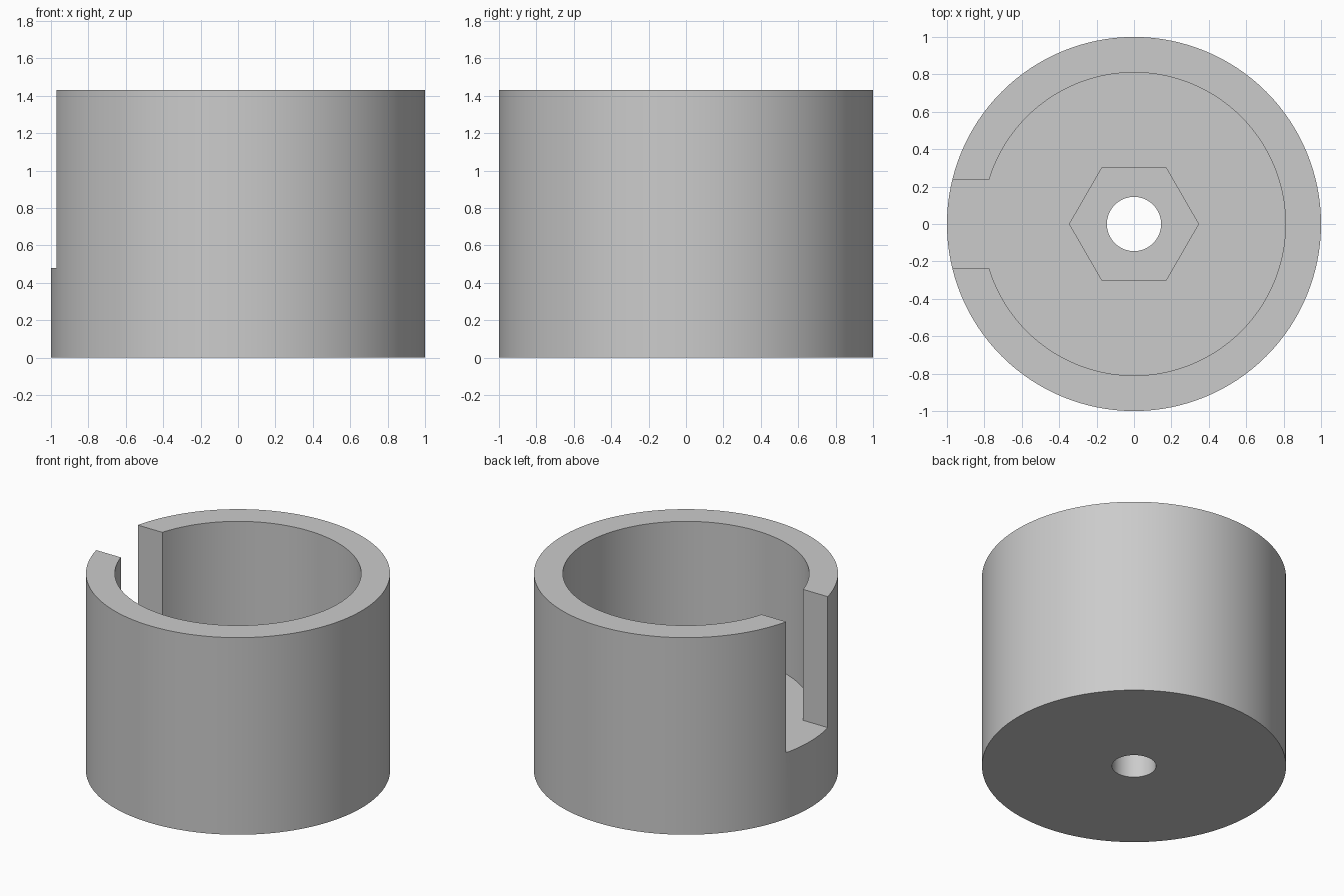
import bpy
import math

cube = bpy.data.objects.get("Cube")
if cube:
    bpy.data.objects.remove(cube, do_unlink=True)

HEIGHT, FLOOR, NUT_SEAT = 1.43, 0.48, 0.24
ABOVE = HEIGHT + 0.2

grey = bpy.data.materials.new("plain_grey")
grey.use_nodes = True
colour = (0.6, 0.6, 0.6, 1)
grey.diffuse_color = colour
grey.node_tree.nodes["Principled BSDF"].inputs["Base Color"].default_value = colour


def prism(name, radius, bottom, top, sides):
    """Upright cylinder or prism between two heights."""
    bpy.ops.mesh.primitive_cylinder_add(
        vertices=sides, radius=radius, depth=top - bottom,
        location=(0, 0, (bottom + top) / 2))
    obj = bpy.context.object
    obj.name = name
    obj.data.materials.append(grey)
    return obj


def cut(target, cutter):
    """Subtract the cutter from the target, then discard it."""
    mod = target.modifiers.new("cut", "BOOLEAN")
    mod.operation = "DIFFERENCE"
    mod.solver = "EXACT"
    mod.object = cutter
    bpy.context.view_layer.objects.active = target
    bpy.ops.object.modifier_apply(modifier=mod.name)
    bpy.data.objects.remove(cutter, do_unlink=True)


# Solid cup body
cup = prism("slotted_cup", 1, 0, HEIGHT, 128)

# Round pocket, hexagonal nut seat and bolt hole
cut(cup, prism("pocket_cutter", 0.81, FLOOR, ABOVE, 128))
nut = prism("nut_cutter", 0.345, NUT_SEAT, FLOOR + 0.2, 6)
nut.rotation_euler.z = math.radians(30)  # corners point along x
cut(cup, nut)
cut(cup, prism("bolt_cutter", 0.145, -0.2, FLOOR, 64))

# Side slot, level with the pocket floor
bpy.ops.mesh.primitive_cube_add(size=1, location=(-0.85, 0, (FLOOR + ABOVE) / 2))
slot = bpy.context.object
slot.name = "slot_cutter"
slot.scale = (0.7, 0.476, ABOVE - FLOOR)
slot.data.materials.append(grey)
cut(cup, slot)

# Smooth round walls with crisp edges
bpy.ops.object.select_all(action="DESELECT")
cup.select_set(True)
bpy.context.view_layer.objects.active = cup
bpy.ops.object.shade_smooth_by_angle(angle=math.radians(30))
